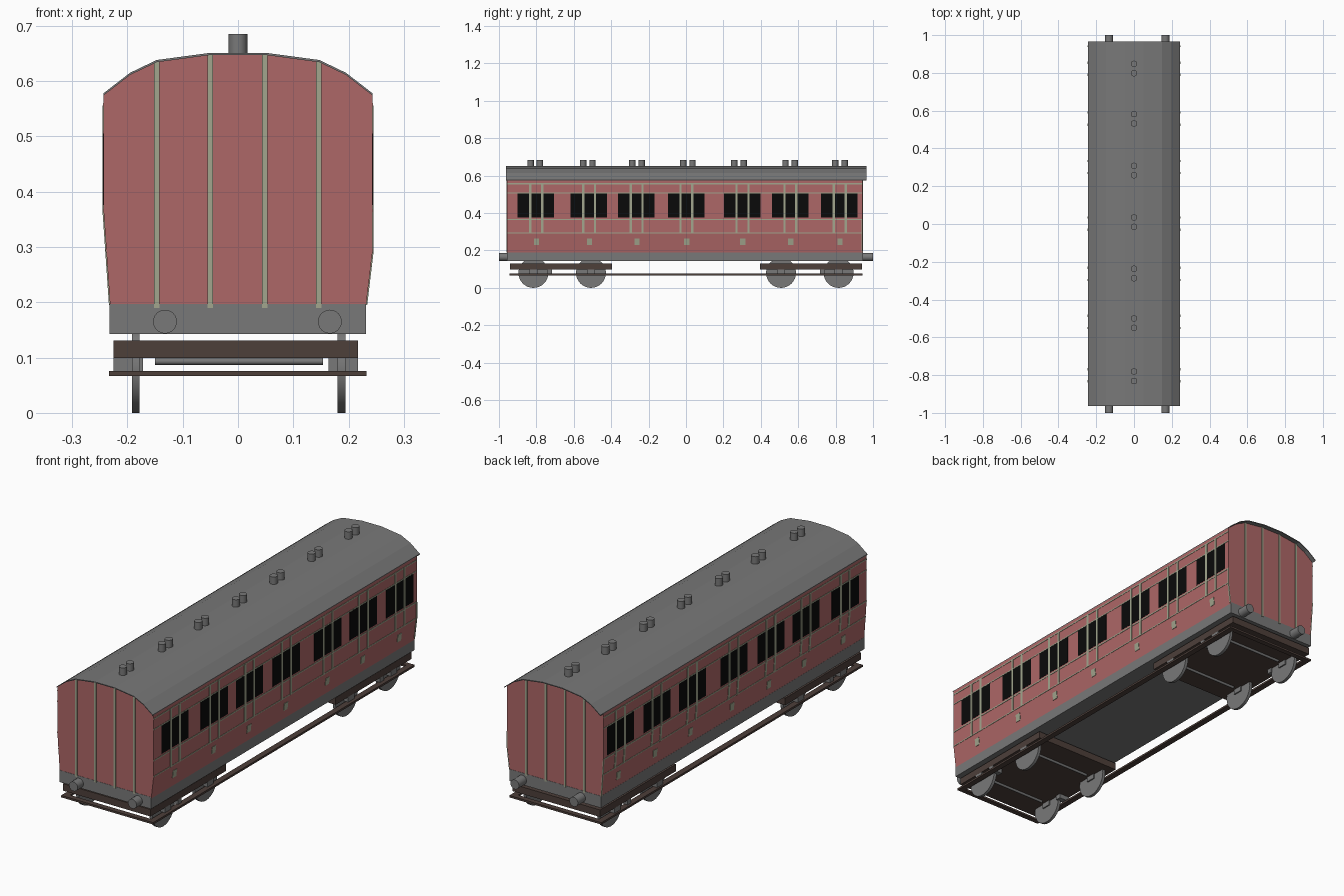
import bpy, bmesh, math
from mathutils import Matrix

if "Cube" in bpy.data.objects:
    bpy.data.objects.remove(bpy.data.objects["Cube"])


def mat(name, r, g, b):
    m = bpy.data.materials.new(name)
    m.diffuse_color = (r, g, b, 1)
    m.use_nodes = True
    m.node_tree.nodes["Principled BSDF"].inputs["Base Color"].default_value = m.diffuse_color
    return m


GREY = mat("mid grey", 0.19, 0.19, 0.19)
RED = mat("dusty red", 0.42, 0.135, 0.135)
CREAM = mat("sage trim", 0.36, 0.38, 0.27)
BROWN = mat("dark brown", 0.075, 0.05, 0.042)
BLACK = mat("window black", 0.003, 0.003, 0.003)


def make(name, bm, m):
    bmesh.ops.recalc_face_normals(bm, faces=bm.faces)
    me = bpy.data.meshes.new(name)
    bm.to_mesh(me)
    bm.free()
    me.materials.append(m)
    ob = bpy.data.objects.new(name, me)
    bpy.context.collection.objects.link(ob)
    return ob


def prism(bm, pts, y0, y1):
    """Extrude an x/z outline along y."""
    a = [bm.verts.new((x, y0, z)) for x, z in pts]
    b = [bm.verts.new((x, y1, z)) for x, z in pts]
    bm.faces.new(a)
    bm.faces.new(b[::-1])
    for i in range(len(pts)):
        j = (i + 1) % len(pts)
        bm.faces.new((a[i], a[j], b[j], b[i]))


def box(bm, x0, x1, y0, y1, z0, z1):
    prism(bm, [(x0, z0), (x1, z0), (x1, z1), (x0, z1)], y0, y1)


def cyl(bm, centre, r, length, axis, seg=24):
    rot = {'X': Matrix.Rotation(math.pi / 2, 4, 'Y'),
           'Y': Matrix.Rotation(math.pi / 2, 4, 'X'), 'Z': Matrix()}[axis]
    bmesh.ops.create_cone(bm, cap_ends=True, segments=seg, radius1=r, radius2=r,
                          depth=length, matrix=Matrix.Translation(centre) @ rot)


def smooth(ob):
    bpy.context.view_layer.objects.active = ob
    ob.select_set(True)
    bpy.ops.object.shade_smooth_by_angle(angle=math.radians(35))
    ob.select_set(False)


Y0, Y1 = -0.957, 0.944                      # body ends
BREAK = {1: 0.29, -1: 0.365}                # height where each side starts tapering
ARC = [(0.243, 0.578), (0.195, 0.615), (0.147, 0.638), (0.05, 0.651)]
ARC += [(-x, z) for x, z in reversed(ARC)]

# body shell
bm = bmesh.new()
prism(bm, [(-0.231, 0.19), (0.231, 0.19), (0.243, BREAK[1])]
      + [(x, z - 0.003) for x, z in ARC] + [(-0.243, BREAK[-1])], Y0, Y1)
make("carriage_body", bm, RED)

# thin overhanging roof sheet
bm = bmesh.new()
prism(bm, ARC + [(x, z - 0.004) for x, z in reversed(ARC)], -0.963, 0.966)
make("roof", bm, GREY)

# chassis and buffers
bm = bmesh.new()
box(bm, -0.232, 0.231, Y0 - 0.001, Y1 + 0.001, 0.143, 0.197)
make("chassis", bm, GREY)
bm = bmesh.new()
for x in (-0.132, 0.166):
    cyl(bm, (x, -0.97, 0.165), 0.0215, 0.06, 'Y')
    cyl(bm, (x, 0.97, 0.165), 0.0215, 0.06, 'Y')
smooth(make("buffers", bm, GREY))

# roof vents in pairs
bm = bmesh.new()
for y in (-0.806, -0.525, -0.262, 0.01, 0.283, 0.557, 0.823):
    for d in (-0.025, 0.025):
        cyl(bm, (0, y + d, 0.6625), 0.017, 0.045, 'Z', 16)
smooth(make("roof_vents", bm, GREY))


def side_x(s, z):
    t = min(1, max(0, (z - 0.19) / (BREAK[s] - 0.19)))
    return 0.231 + 0.012 * t


def side_plate(bm, s, y0, y1, z0, z1, lift):
    """Thin plate following the tapered side."""
    zs = sorted({z0, z1} | ({BREAK[s]} if z0 < BREAK[s] < z1 else set()))
    out = [(s * (side_x(s, z) + lift), z) for z in zs]
    inn = [(s * (side_x(s, z) - 0.002), z) for z in reversed(zs)]
    prism(bm, out + inn, y0, y1)


# windows, door strips, crests and lining on both sides
COMPARTMENTS = (-0.803, -0.52, -0.266, 0.0, 0.3, 0.556, 0.82)
win, trim = bmesh.new(), bmesh.new()
for s in (1, -1):
    for c in COMPARTMENTS:
        for a, b in ((-0.097, -0.036), (-0.024, 0.028), (0.04, 0.098)):
            side_plate(win, s, c + a, c + b, 0.376, 0.505, 0.001)
        for d in (-0.03, 0.034):
            side_plate(trim, s, c + d - 0.006, c + d + 0.006, 0.29, 0.556, 0.002)
        side_plate(trim, s, c - 0.01, c + 0.018, 0.23, 0.265, 0.002)
    for z, h in ((0.557, 0.006), (0.508, 0.005), (0.366, 0.006), (0.293, 0.005)):
        side_plate(trim, s, Y0, Y1, z - h / 2, z + h / 2, 0.0015)
    side_plate(trim, s, Y1 - 0.006, Y1 + 0.0005, 0.195, 0.366, 0.002)
make("windows", win, BLACK)
make("side_trim", trim, CREAM)

# vertical strips on both ends
bm = bmesh.new()
for x, top in ((-0.147, 0.635), (-0.05, 0.647), (0.048, 0.647), (0.146, 0.635)):
    for a, b in ((Y0 - 0.003, Y0 + 0.002), (Y1 - 0.002, Y1 + 0.003)):
        box(bm, x - 0.005, x + 0.005, a, b, 0.19, top)
make("end_strips", bm, CREAM)

# two bogies
frame, wheels, boxes, bars = (bmesh.new() for _ in range(4))
for s in (1, -1):
    ya, yb = sorted((s * 0.395, s * 0.942))
    box(frame, -0.225, 0.217, ya, yb, 0.099, 0.131)
    for wy in (s * 0.508, s * 0.816):
        cyl(bars, (0.002, wy, 0.093), 0.006, 0.304, 'X', 12)
        for x in (-0.185, 0.187):
            cyl(wheels, (x, wy, 0.08), 0.08, 0.014, 'X', 32)
        for x0, x1 in ((-0.225, -0.172), (0.164, 0.217)):
            box(boxes, x0, x1, wy - 0.022, wy + 0.022, 0.076, 0.1)
    for x0, x1 in ((-0.225, -0.172), (0.164, 0.217)):
        box(boxes, x0, x1, s * 0.73 - 0.013, s * 0.73 + 0.013, 0.078, 0.1)
make("bogie_frames", frame, BROWN)
smooth(make("wheels", wheels, GREY))
make("axle_boxes", boxes, GREY)
smooth(make("axle_bars", bars, GREY))

# footboards: open rectangle round the running gear
bm = bmesh.new()
for x0, x1 in ((-0.233, -0.205), (0.205, 0.232)):
    box(bm, x0, x1, -0.944, 0.944, 0.067, 0.076)
for y0, y1 in ((-0.944, -0.92), (0.92, 0.944)):
    box(bm, -0.205, 0.205, y0, y1, 0.067, 0.076)
make("footboards", bm, BROWN)
